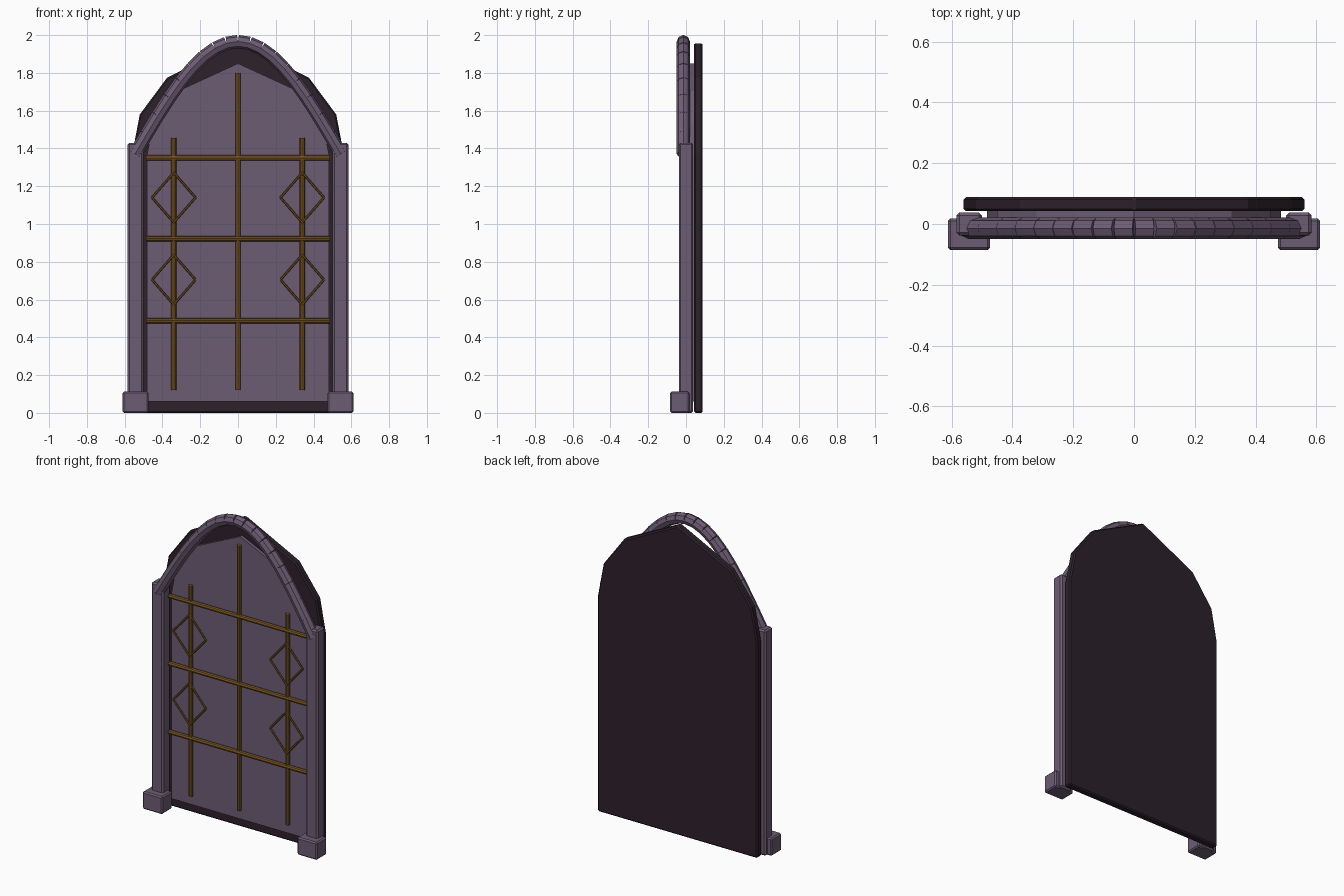
import bpy
import bmesh
import math
from mathutils import Vector

if "Cube" in bpy.data.objects:
    bpy.data.objects.remove(bpy.data.objects["Cube"], do_unlink=True)


def make_material(name, color):
    mat = bpy.data.materials.new(name)
    mat.use_nodes = True
    mat.diffuse_color = (*color, 1)
    bsdf = mat.node_tree.nodes["Principled BSDF"]
    bsdf.inputs["Base Color"].default_value = (*color, 1)
    bsdf.inputs["Roughness"].default_value = 0.8
    return mat


STONE = make_material("mauve stone", (0.155, 0.108, 0.175))
DARK = make_material("dark plum wood", (0.026, 0.015, 0.024))
GOLD = make_material("aged gold", (0.19, 0.092, 0.018))


def finish(name, bm, mat, bevel=0):
    bmesh.ops.recalc_face_normals(bm, faces=bm.faces)
    mesh = bpy.data.meshes.new(name)
    bm.to_mesh(mesh)
    bm.free()
    mesh.materials.append(mat)
    obj = bpy.data.objects.new(name, mesh)
    bpy.context.collection.objects.link(obj)
    if bevel:
        mod = obj.modifiers.new("Bevel", "BEVEL")
        mod.width = bevel
        mod.segments = 1
    return obj


def box(name, low, high, mat, bevel):
    low, high = Vector(low), Vector(high)
    bm = bmesh.new()
    bmesh.ops.create_cube(bm, size=1)
    for v in bm.verts:
        v.co = (low + high) / 2 + v.co * (high - low)
    return finish(name, bm, mat, bevel)


def add_rod(bm, start, end, radius, sides=8):
    start, end = Vector(start), Vector(end)
    axis = end - start
    verts = bmesh.ops.create_cone(bm, cap_ends=True, segments=sides, radius1=radius,
                                  radius2=radius, depth=axis.length)["verts"]
    turn = axis.to_track_quat("Z", "Y")
    for v in verts:
        v.co = turn @ v.co + (start + end) / 2


def rod(name, start, end, radius):
    bm = bmesh.new()
    add_rod(bm, start, end, radius)
    return finish(name, bm, GOLD)


def panel(name, half_outline, front, back, mat, bevel):
    # mirror the right half of the outline, then extrude it through its depth
    left = [(-x, z) for x, z in reversed(half_outline) if x > 0]
    bm = bmesh.new()
    face = bm.faces.new([bm.verts.new((x, front, z)) for x, z in half_outline + left])
    new = bmesh.ops.extrude_face_region(bm, geom=[face])["geom"]
    for v in new:
        if isinstance(v, bmesh.types.BMVert):
            v.co.y = back
    return finish(name, bm, mat, bevel)


# Pointed backing board and the inset pane in front of it
panel("back_board", [(0.56, 0), (0.56, 1.37), (0.52, 1.58), (0.375, 1.775), (0, 1.96)],
      0.042, 0.088, DARK, 0.008)
panel("inner_pane", [(0.483, 0.06), (0.483, 1.36), (0.45, 1.53), (0.32, 1.703), (0, 1.85)],
      0.022, 0.043, STONE, 0)

# Side pillars with plinths
for label, s in (("left", 1), ("right", -1)):
    xs = sorted((s * 0.5, s * 0.584))
    box(label + "_pillar", (xs[0], -0.038, 0), (xs[1], 0.038, 1.43), STONE, 0.01)
    xs = sorted((s * 0.473, s * 0.612))
    box(label + "_plinth", (xs[0], -0.085, 0), (xs[1], 0.018, 0.112), STONE, 0.008)

# Arch made of separate straight segments
SEGMENTS = 18
points = []
for i in range(SEGMENTS + 1):
    t = i / SEGMENTS
    points.append((-0.545 + 1.09 * t, -0.014, 1.37 + 0.596 * math.sin(math.pi * t)))
bm = bmesh.new()
for a, b in zip(points, points[1:]):
    add_rod(bm, a, b, 0.035)
finish("arch", bm, STONE)

# Lattice bars
for label, x, top in (("left", 0.34, 1.455), ("middle", 0, 1.80), ("right", -0.34, 1.455)):
    rod(label + "_upright_bar", (x, 0.012, 0.12), (x, 0.012, top), 0.014)
for label, z in (("lower", 0.488), ("centre", 0.922), ("upper", 1.35)):
    rod(label + "_cross_bar", (-0.487, 0.008, z), (0.487, 0.008, z), 0.014)

# Thin diamond frames over the side bars
for side, x in (("left", 0.34), ("right", -0.34)):
    for level, z in (("lower", 0.705), ("upper", 1.14)):
        corners = [(x + 0.115, 0, z), (x, 0, z + 0.132), (x - 0.115, 0, z), (x, 0, z - 0.132)]
        bm = bmesh.new()
        for i in range(4):
            add_rod(bm, corners[i], corners[(i + 1) % 4], 0.006, 6)
        finish(f"{side}_{level}_diamond", bm, GOLD)
